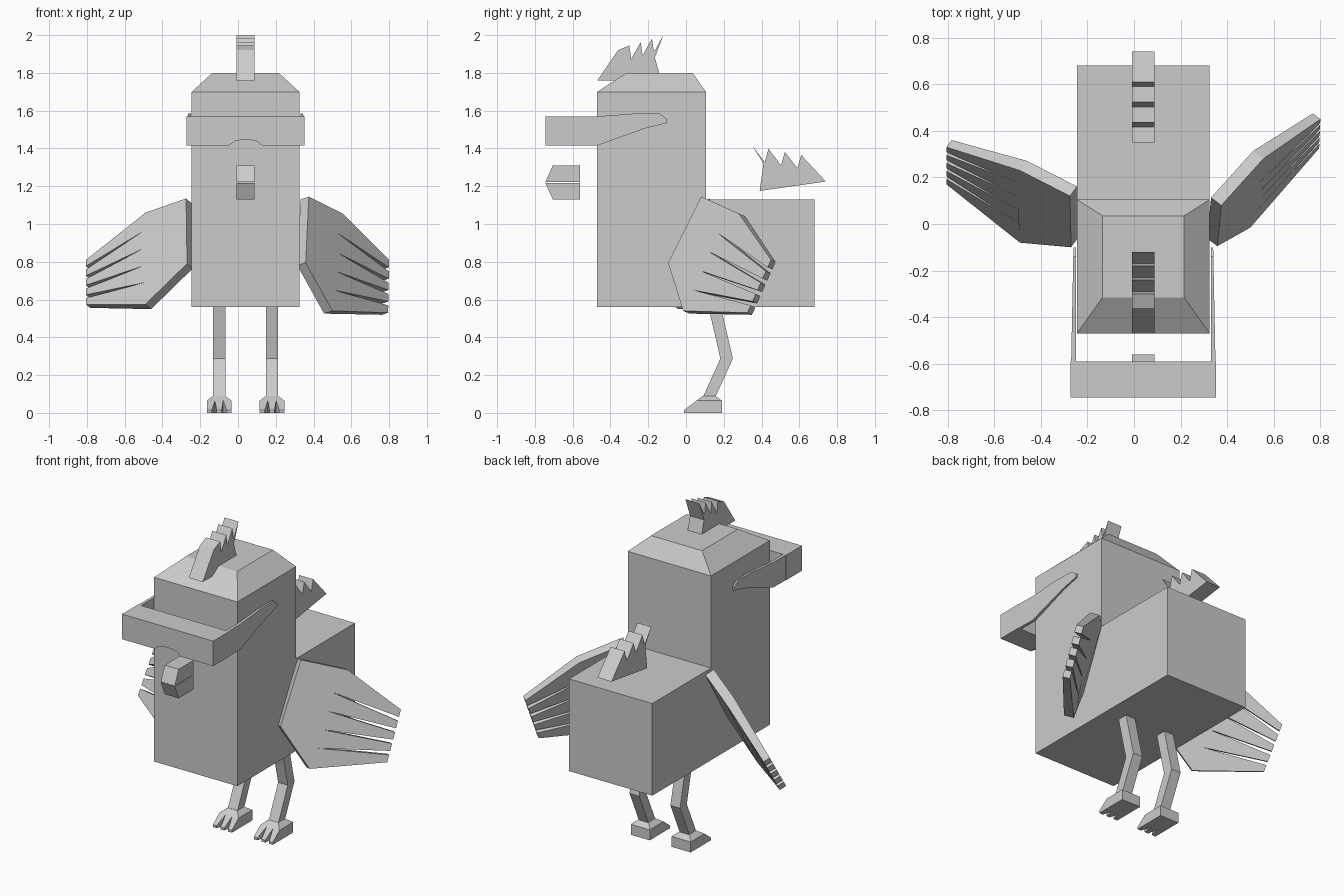
import bpy
import bmesh
from mathutils import Vector

cube = bpy.data.objects.get("Cube")
if cube:
    bpy.data.objects.remove(cube, do_unlink=True)

shade = Vector((.6, .6, .6, 1))
grey = bpy.data.materials.new("plain_grey")
grey.use_nodes = True
grey.diffuse_color = shade
grey.node_tree.nodes["Principled BSDF"].inputs["Base Color"].default_value = shade


def loft(name, first_loop, last_loop):
    """Closed solid between two matching outlines."""
    bm = bmesh.new()
    first = [bm.verts.new(point) for point in first_loop]
    last = [bm.verts.new(point) for point in last_loop]
    bm.faces.new(first)
    bm.faces.new(last[::-1])
    for i in range(len(first)):
        bm.faces.new((first[i], first[i - 1], last[i - 1], last[i]))
    bmesh.ops.recalc_face_normals(bm, faces=bm.faces)
    mesh = bpy.data.meshes.new(name)
    bm.to_mesh(mesh)
    bm.free()
    mesh.materials.append(grey)
    bpy.context.collection.objects.link(bpy.data.objects.new(name, mesh))


def side_prism(name, profile, centre, half_width):
    """Extrude a (y, z) profile evenly to both sides of a centre x."""
    loft(name, [(centre - half_width, y, z) for y, z in profile],
         [(centre + half_width, y, z) for y, z in profile])


def level_rect(centre, half_width, front, back, z):
    """Horizontal rectangle."""
    left, right = centre + half_width, centre - half_width
    return [(right, front, z), (left, front, z), (left, back, z), (right, back, z)]


def upright_rect(centre, half_width, y, top):
    """Rectangle facing the front and standing on the ground."""
    left, right = centre + half_width, centre - half_width
    return [(right, y, 0), (left, y, 0), (left, y, top), (right, y, top)]


def fringe(first_tip, last_tip, notch):
    """Four pointed tips in a row, with a notch cut ahead of each later tip."""
    first, last, count = Vector(first_tip), Vector(last_tip), 4
    points = [first]
    for i in range(1, count):
        tip = first.lerp(last, i / (count - 1))
        points += [tip + Vector(notch), tip]
    return [tuple(point) for point in points]


# Body: tall front block with a low rear block, and a bevelled crown
middle, body_half = .04, .285
front, nape, rump = -.47, .105, .68
belly, back_top, brow = .56, 1.13, 1.7
side_prism("body", [(front, belly), (rump, belly), (rump, back_top),
                    (nape, back_top), (nape, brow), (front, brow)], middle, body_half)
loft("head_crown", level_rect(middle, body_half, front, nape, brow),
     level_rect(middle, .175, front + .155, nape - .07, brow + .1))

# Head crest and tail, both narrow combs
comb_half = .048
side_prism("head_crest", [(front, 1.76), (-.36, 1.92)]
           + fringe((-.3, 1.945), (-.12, 2), (-.05, -.09))
           + [(-.165, 1.88), (-.13, 1.76)], middle, comb_half)
side_prism("tail", [(.41, 1.32)] + fringe((.35, 1.415), (.61, 1.365), (-.02, -.07))
           + [(.74, 1.225), (.39, 1.175)], middle, comb_half)

# Beak: two matching halves meeting at the mouth line
mouth = 1.22
for name, up in (("upper_beak", 1), ("lower_beak", -1)):
    lip, edge = mouth + up * .002, mouth + up * .09
    side_prism(name, [(-.745, lip), (-.705, edge), (-.56, edge), (-.56, lip)],
               middle, comb_half)

# Visor: front bar with a nose notch, plus two thin tapering arms
visor_half, visor_top, visor_low = .312, 1.57, 1.415
visor_front, visor_back = -.745, -.59
half_bar = [(visor_half, visor_top), (visor_half, visor_low), (.09, visor_low),
            (.055, visor_low + .025), (.02, visor_low + .03)]
bar = [(middle + x, z) for x, z in half_bar] + [(middle - x, z) for x, z in half_bar[::-1]]
loft("visor_bar", [(x, visor_front, z) for x, z in bar], [(x, visor_back, z) for x, z in bar])
arm = [(visor_back, visor_top), (front, visor_top), (-.27, 1.585), (-.14, 1.585),
       (-.1, 1.555), (-.1, 1.535), (-.22, 1.505), (front, visor_low), (visor_back, visor_low)]
for name, side in (("left_visor_arm", 1), ("right_visor_arm", -1)):
    loft(name, [(middle + side * (.298 - y * .02), y, z) for y, z in arm],
         [(middle + side * .29, y, z) for y, z in arm])

# Legs: one bent path given an even width, ending in three-toed feet
leg_half, foot_half = .033, .065
path = [(.15, belly + .01), (.215, .287), (.123, .085)]
leg = [(y - leg_half, z) for y, z in path] + [(y + leg_half, z) for y, z in path[::-1]]
ball, heel, instep = .055, .19, .065
for side, centre in (("left", .18), ("right", -.1)):
    side_prism(side + "_leg", leg, centre, leg_half)
    sole = level_rect(centre, foot_half, ball, heel, 0)
    top = level_rect(centre, foot_half, ball, heel, instep)
    loft(side + "_foot", sole, top)
    loft(side + "_ankle", top, level_rect(centre, leg_half, .09, .155, .09))
    for toe, offset in (("outer", 1), ("middle", 0), ("inner", -1)):
        root_half = foot_half / 3
        root = upright_rect(centre + offset * root_half * 2, root_half, ball, instep)
        tip = upright_rect(centre + offset * .052, .013, -.01, .015)
        loft(f"{side}_{toe}_toe", root, tip)


def wing(name, corners, slit_ends):
    """Slab with five feathers; corners run from the shoulder round to the root."""
    shoulder, bend, high, low, elbow, root = map(Vector, corners)
    first_slit, last_slit = map(Vector, slit_ends)
    feathers, feather, step = 5, .14, .215
    outline = [shoulder, bend]
    for i in range(feathers):
        outline += [high.lerp(low, i * step), high.lerp(low, i * step + feather)]
        if i < feathers - 1:
            outline.append(first_slit.lerp(last_slit, i / (feathers - 2)))
    outline += [elbow, root]
    normal = (bend - shoulder).cross(root - shoulder).normalized()
    if normal.y > 0:
        normal.negate()
    inner = [point - normal * (.042 if abs(point.x) > .7 else .057) for point in outline]
    loft(name, outline, inner)


# Wings, posed slightly differently
wing("left_wing", [(.375, .08, 1.145), (.555, .28, 1.055), (.8, .45, .81),
                   (.795, .325, .53), (.5, -.015, .54), (.358, -.095, .795)],
     [(.53, .17, .95), (.51, .04, .65)])
wing("right_wing", [(-.275, .12, 1.135), (-.49, .23, 1.06), (-.805, .33, .81),
                    (-.805, .17, .575), (-.49, -.08, .575), (-.27, -.1, .79)],
     [(-.505, .18, .96), (-.495, .005, .69)])
